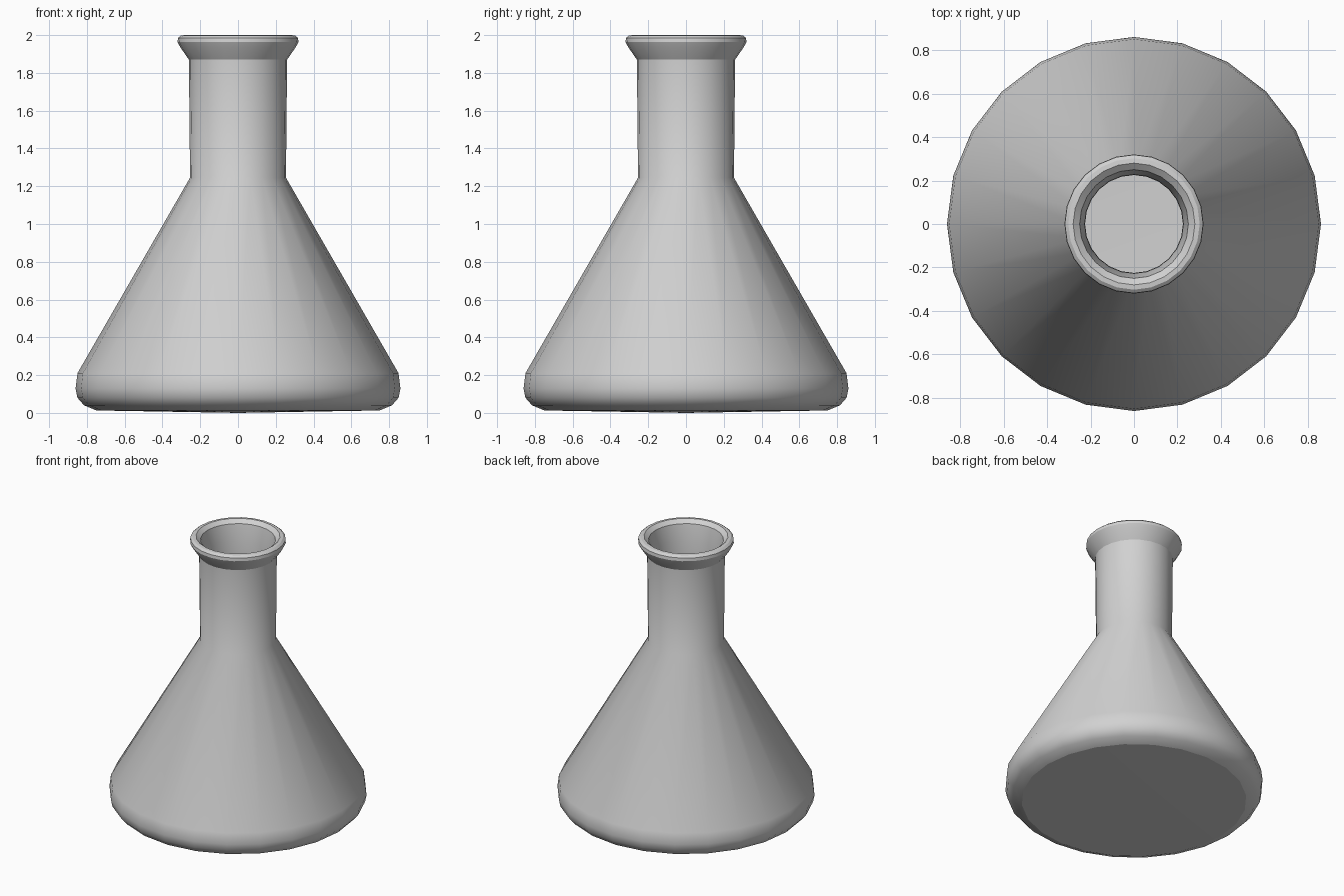
import bpy
import bmesh
import math

SIDES = 24

cube = bpy.data.objects.get("Cube")
if cube:
    bpy.data.objects.remove(cube, do_unlink=True)

# Plain grey material
grey = bpy.data.materials.new("plain_grey")
grey.use_nodes = True
colour = (0.64, 0.64, 0.64, 1)
grey.diffuse_color = colour
grey.node_tree.nodes["Principled BSDF"].inputs["Base Color"].default_value = colour

# Half profiles as (radius, height)
base = [(0, 0), (0.75, 0.013), (0.815, 0.04), (0.85, 0.08), (0.86, 0.13), (0.85, 0.21)]
neck = [(0.254, 1.245), (0.26, 1.87)]
lip = [(0.305, 1.935), (0.32, 1.963), (0.318, 1.985), (0.302, 1.998),
       (0.28, 2.0), (0.25, 1.975)]
inside = [(0.227, 1.85), (0.225, 1.25), (0.8, 0.22), (0.8, 0.1), (0, 0.06)]


def lathe(name, profile):
    """Turn a half profile around the z axis into a closed solid."""
    bm = bmesh.new()
    verts = [bm.verts.new((r, 0, z)) for r, z in profile]
    edges = [bm.edges.new(pair) for pair in zip(verts, verts[1:])]
    bmesh.ops.spin(bm, geom=verts + edges, cent=(0, 0, 0), axis=(0, 0, 1),
                   angle=math.tau, steps=SIDES)
    bmesh.ops.remove_doubles(bm, verts=bm.verts, dist=0.0005)
    bmesh.ops.recalc_face_normals(bm, faces=bm.faces)
    # Crisp rim around the underside
    rim_radius, rim_height = profile[1]
    for edge in bm.edges:
        if all(abs(v.co.z - rim_height) < 0.001 and v.co.xy.length > rim_radius - 0.01
               for v in edge.verts):
            edge.smooth = False
    mesh = bpy.data.meshes.new(name)
    bm.to_mesh(mesh)
    bm.free()
    mesh.materials.append(grey)
    obj = bpy.data.objects.new(name, mesh)
    bpy.context.collection.objects.link(obj)
    return obj


# Conical flask with a hollow neck and rolled lip
flask = lathe("conical_flask", base + neck + lip + inside)
bpy.ops.object.select_all(action="DESELECT")
flask.select_set(True)
bpy.context.view_layer.objects.active = flask
bpy.ops.object.shade_smooth_by_angle(angle=math.radians(32))
